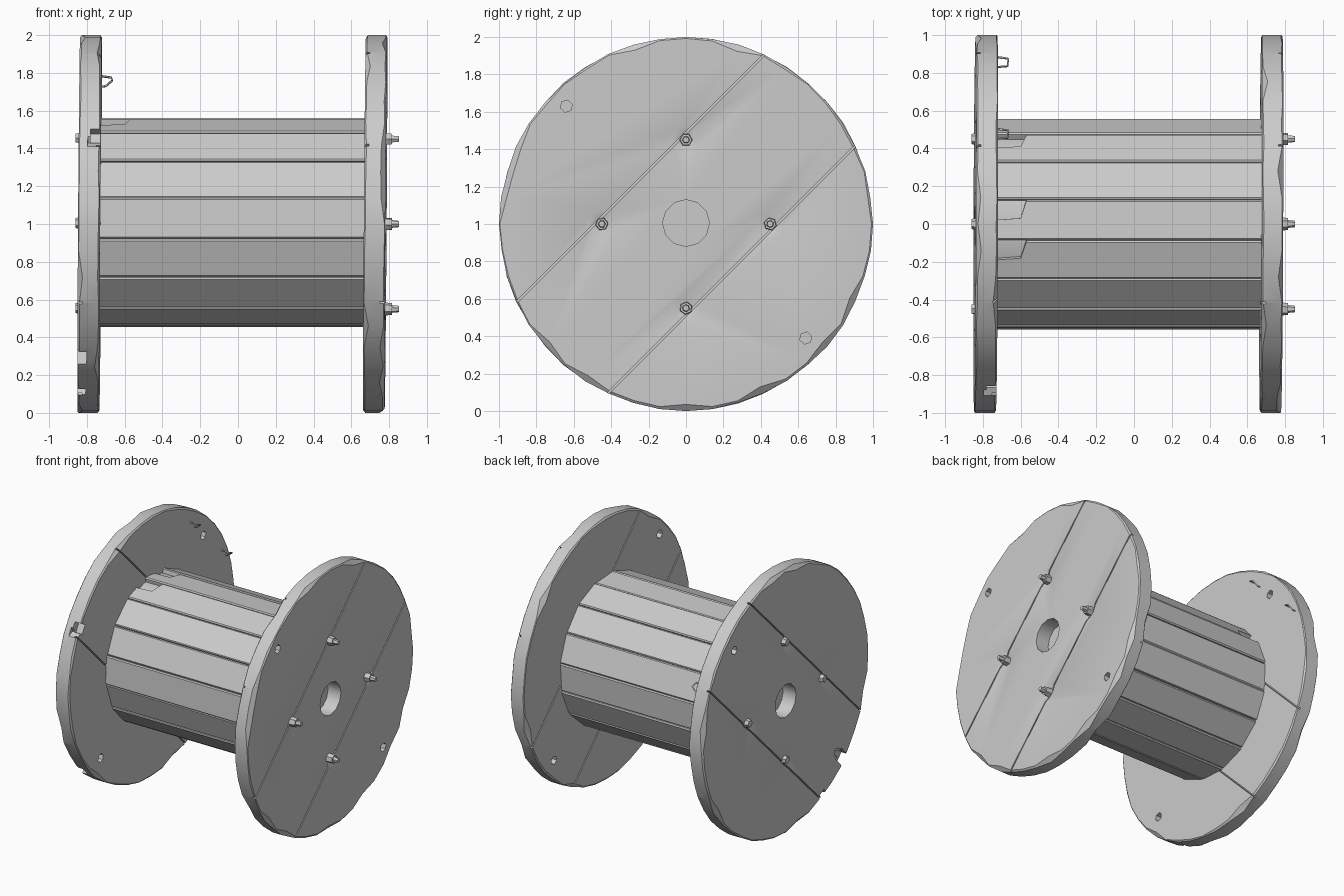
import bpy, bmesh, math, random
from math import sin, cos, pi, radians
from mathutils import Matrix, Vector

if "Cube" in bpy.data.objects:
    bpy.data.objects.remove(bpy.data.objects["Cube"])

random.seed(4)
CZ = 1.0  # height of the spool axis


def make(name, bm):
    bmesh.ops.recalc_face_normals(bm, faces=bm.faces)
    me = bpy.data.meshes.new(name)
    bm.to_mesh(me)
    bm.free()
    ob = bpy.data.objects.new(name, me)
    bpy.context.collection.objects.link(ob)
    return ob


def activate(ob):
    bpy.ops.object.select_all(action='DESELECT')
    ob.select_set(True)
    bpy.context.view_layer.objects.active = ob


def smooth(ob, deg=35):
    activate(ob)
    bpy.ops.object.shade_smooth_by_angle(angle=radians(deg))


def prism(bm, sides, xa, xb, ra, rb, y, z, turn=0.0):
    """Prism or cone along x from xa (radius ra) to xb (radius rb)."""
    m = (Matrix.Translation(((xa + xb) / 2, y, z)) @ Matrix.Rotation(turn, 4, 'X')
         @ Matrix.Rotation(pi / 2, 4, 'Y'))
    bmesh.ops.create_cone(bm, cap_ends=True, segments=sides, radius1=ra,
                          radius2=rb, depth=xb - xa, matrix=m)


def cut_prism(ob, *args):
    bm = bmesh.new()
    prism(bm, *args)
    subtract(ob, make("cutter", bm))


def cut_box(ob, centre, size, turn):
    bm = bmesh.new()
    m = (Matrix.Translation(centre) @ Matrix.Rotation(turn, 4, 'X')
         @ Matrix.Diagonal((*size, 1)))
    bmesh.ops.create_cube(bm, size=1, matrix=m)
    subtract(ob, make("cutter", bm))


def subtract(ob, cutter):
    cutter.hide_render = True
    mod = ob.modifiers.new("cut", 'BOOLEAN')
    mod.operation = 'DIFFERENCE'
    mod.solver = 'EXACT'
    mod.object = cutter
    activate(ob)
    bpy.ops.object.modifier_apply(modifier=mod.name)
    bpy.data.objects.remove(cutter)


BOLTS = [(0, CZ + .45), (0, CZ - .45), (.45, CZ), (-.45, CZ)]


def flange(name, s, x_in, x_out, holes):
    # worn disc: rim chamfers vary around the edge
    bm = bmesh.new()
    n = 44
    rings = [[], [], [], []]
    for k in range(n):
        a = 2 * pi * k / n
        c = [random.uniform(.004, .014) + (.025 if random.random() < .1 else 0)
             for _ in range(2)]
        r = 1 - (random.uniform(0, .006) if k % 11 else 0)
        pts = [(x_in, r - c[0]), (x_in + s * c[0] * .8, r),
               (x_out - s * c[1] * .8, r), (x_out, r - c[1])]
        for ring, (x, q) in zip(rings, pts):
            ring.append(bm.verts.new((x, q * cos(a), CZ + q * sin(a))))
    for r0, r1 in zip(rings, rings[1:]):
        for k in range(n):
            j = (k + 1) % n
            bm.faces.new((r0[k], r0[j], r1[j], r1[k]))
    bm.faces.new(rings[0])
    bm.faces.new(rings[3])
    ob = make(name, bm)

    # board gaps: the outer layer runs one diagonal, the inner layer the other
    for x, turn in ((x_out, pi / 4), (x_in, -pi / 4)):
        for d in (-.345, .345):
            cut_box(ob, (x, -d * sin(turn), CZ + d * cos(turn)),
                    (.05, 2.3, .010), turn)
    # axle hole, cable holes and dents under the bolts
    lo, hi = min(x_in, x_out) - .05, max(x_in, x_out) + .05
    cut_prism(ob, 12, lo, hi, .125, .125, 0, CZ + .005)
    for y, z in holes:
        cut_prism(ob, 6, lo, hi, .033, .033, y, z, .3)
    for y, z in BOLTS:
        xa, xb = sorted((x_out - s * .014, x_out + s * .002))
        ra, rb = (.03, .08) if s > 0 else (.08, .03)
        cut_prism(ob, 9, xa, xb, ra, rb, y, z, .2)
    return ob


right = flange("right_flange", 1, .67, .783, [(-.64, 1.63), (.64, .39)])
left = flange("left_flange", -1, -.727, -.843, [(.61, 1.62), (-.61, .38)])

# broken edge outside the lower cable hole, and small rim chips
cut_box(left, (-.83, -.72, CZ - .73), (.07, .26, .09), pi / 4)
cut_box(left, (-.75, -.87, CZ + .47), (.06, .10, .07), -.5)
cut_box(left, (-.83, -.45, CZ - .90), (.06, .10, .06), 1.1)
cut_box(left, (-.76, -.90, CZ + .44), (.07, .06, .05), .4)

# slight lean of both flanges
lean = Matrix.Identity(4)
lean[0][1], lean[0][2], lean[0][3] = .004, .007, -.007 * CZ
for ob in (right, left):
    ob.data.transform(lean)
    smooth(ob, 38)

# drum core closing the gaps between staves
bm = bmesh.new()
prism(bm, 32, -.735, .675, .525, .525, 0, CZ + .008)
smooth(make("drum_core", bm))

# staves: flat boards around the drum, a few with a broken left end
COUNT = 16
bm = bmesh.new()
for i in range(COUNT):
    a = radians(2.25 + 22.5 * i)
    radius = .549 + random.uniform(-.005, .005)
    half = radius * math.tan(pi / COUNT) - .003
    tilt = random.uniform(-.03, .03)
    outline = [(-half, -.735), (half, -.735), (half, .68), (-half, .68)]
    if i in (3, 4, 6):
        outline = [(-half, -.735), (0, -.735), (.01, -.60), (half, -.57),
                   (half, .68), (-half, .68)]
    radial = Vector((0, -cos(a), sin(a)))
    across = Vector((0, sin(a), cos(a)))
    centre = Vector((0, 0, CZ + .008))

    def loop(depth, squeeze):
        return [bm.verts.new(centre + Vector((x, 0, 0)) + across * w * squeeze
                             + radial * (radius - depth + tilt * w))
                for w, x in outline]
    top, edge, low = loop(0, .93), loop(.008, 1), loop(.07, .87)
    bm.faces.new(top)
    bm.faces.new(low)
    m = len(outline)
    for l0, l1 in ((top, edge), (edge, low)):
        for k in range(m):
            j = (k + 1) % m
            bm.faces.new((l0[k], l0[j], l1[j], l1[k]))
smooth(make("drum_staves", bm), 30)

# bolts: nut and threaded end on the right, low heads on the left
bm = bmesh.new()
for i, (y, z) in enumerate(BOLTS):
    prism(bm, 6, .755, .815, .036, .032, y, z, i * .4)
    prism(bm, 6, .80, .852, .022, .017, y, z, i * .7)
smooth(make("nuts_right", bm), 30)
bm = bmesh.new()
for i, (y, z) in enumerate(BOLTS):
    prism(bm, 6, -.859, -.81, .027, .036, y, z + .005, i * .5)
smooth(make("bolt_heads_left", bm), 30)

# bent wire staples on the inside of the left flange
for y, z in ((.48, 1.76), (.86, 1.40)):
    cu = bpy.data.curves.new("wire_staple", 'CURVE')
    cu.dimensions = '3D'
    cu.bevel_depth = .006
    cu.bevel_resolution = 0
    sp = cu.splines.new('POLY')
    path = [(-.74, -.03, .025), (-.67, -.025, .015), (-.665, .015, .0),
            (-.70, .02, -.03), (-.74, .025, -.035)]
    sp.points.add(len(path) - 1)
    for p, (px, py, pz) in zip(sp.points, path):
        p.co = (px, y + py, z + pz, 1)
    bpy.context.collection.objects.link(bpy.data.objects.new("wire_staple", cu))
